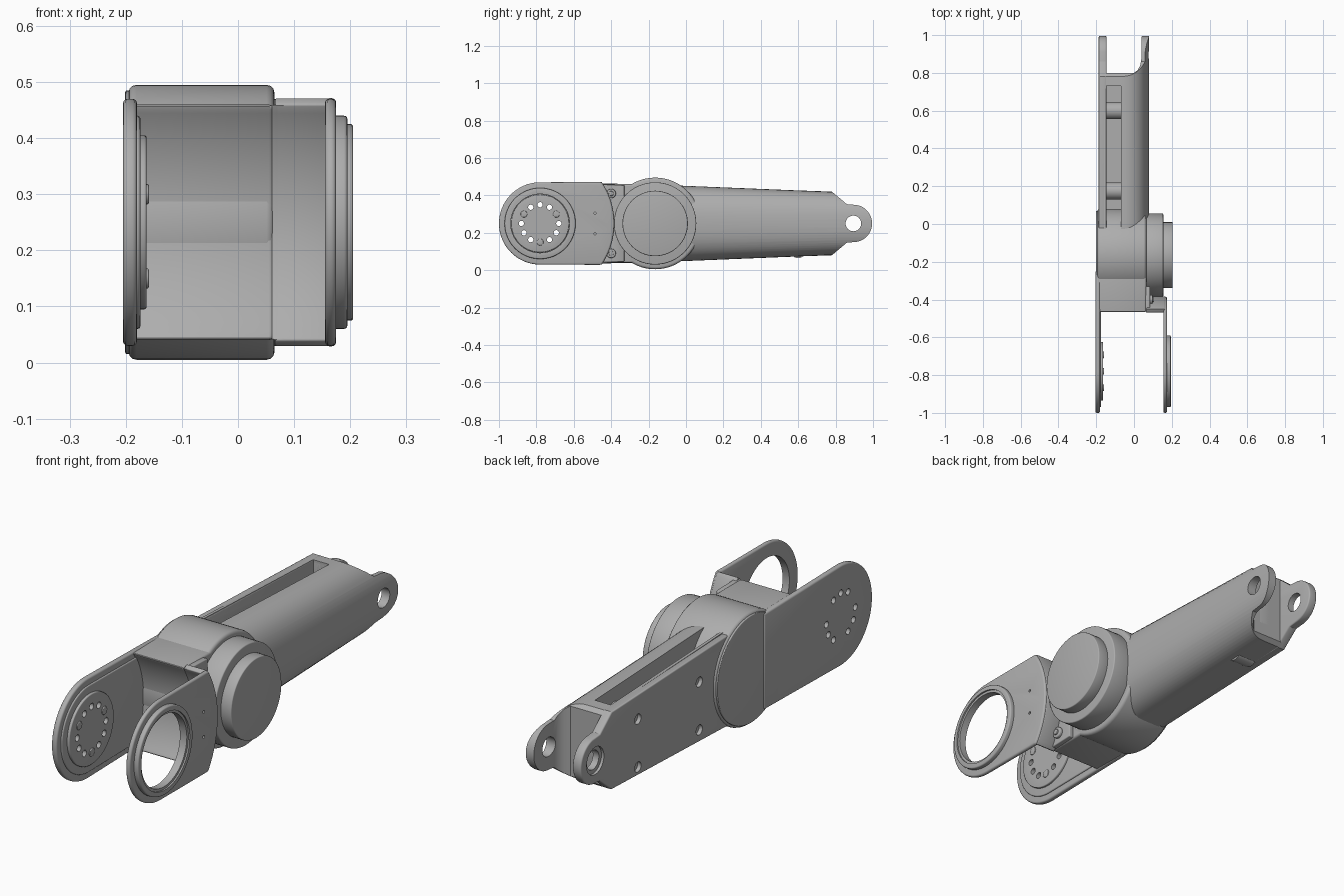
import bpy, bmesh
from math import sin, cos, radians, asin, degrees
from mathutils import Vector

if "Cube" in bpy.data.objects:
    bpy.data.objects.remove(bpy.data.objects["Cube"])

metal = bpy.data.materials.new("grey metal")
metal.use_nodes = True
GREY = (0.42, 0.42, 0.42, 1)
metal.diffuse_color = GREY
metal.node_tree.nodes["Principled BSDF"].inputs["Base Color"].default_value = GREY

CZ = 0.25                    # height of the joint axes
FRONT, MOTOR, REAR = -0.78, -0.165, 0.895   # y of the three joint axes
parts = []


def arc(y, r, a0, a1, n=24):
    """Points (y, z) on an arc about a joint axis, angles in degrees."""
    return [(y + r * cos(radians(a0 + (a1 - a0) * i / n)),
             CZ + r * sin(radians(a0 + (a1 - a0) * i / n))) for i in range(n + 1)]


def circle(y, r, z=CZ, n=64):
    return [(p, q + z - CZ) for p, q in arc(y, r, 0, 360, n)[:-1]]


def loft(name, rings, bevel=0.0, cutter=False):
    """Solid between two rings of 3D points."""
    bm = bmesh.new()
    a, b = [[bm.verts.new(p) for p in ring] for ring in rings]
    bm.faces.new(a)
    bm.faces.new(b[::-1])
    for i in range(len(a)):
        j = (i + 1) % len(a)
        bm.faces.new((a[j], a[i], b[i], b[j]))
    bmesh.ops.recalc_face_normals(bm, faces=bm.faces)
    me = bpy.data.meshes.new(name)
    bm.to_mesh(me)
    bm.free()
    ob = bpy.data.objects.new(name, me)
    bpy.context.collection.objects.link(ob)
    me.materials.append(metal)
    ob.hide_render = cutter
    if not cutter:
        parts.append(ob)
    if bevel:
        m = ob.modifiers.new("Bevel", 'BEVEL')
        m.width, m.segments, m.limit_method = bevel, 3, 'ANGLE'
        m.angle_limit = radians(40)
    return ob


def prism(name, pts, x0, x1, bevel=0.0, cutter=False):
    """Side profile (y, z) extruded along x."""
    return loft(name, [[(x, y, z) for y, z in pts] for x in (x0, x1)], bevel, cutter)


def boolean(ob, tool, op='DIFFERENCE'):
    m = ob.modifiers.new(op.title(), 'BOOLEAN')
    m.operation, m.solver, m.object = op, 'EXACT', tool
    cutters.add(tool)


cutters = set()


def drill(ob, y, z, r, x0, x1):
    boolean(ob, prism("drill", circle(y, r, z, 24), x0, x1, cutter=True))


# Fork: right cheek, with its raised bolt boss
R = 0.375
half = degrees(asin(0.21 / R))
cheek = prism("right_cheek", arc(FRONT, 0.22, 90, 270, 40) + [(-0.25, 0.04), (-0.25, 0.46)],
              -0.205, -0.18, 0.008)
pad = prism("right_cheek_pad", arc(FRONT, 0.19, 90, 270, 40) + [(-0.35, 0.065), (-0.35, 0.435)],
            -0.185, -0.174, 0.005)
boss = prism("bolt_boss", circle(FRONT, 0.155), -0.18, -0.163, 0.004)
for i in range(12):
    big = i % 4 == 1
    y, z = FRONT + 0.1 * cos(radians(30 * i)), CZ + 0.1 * sin(radians(30 * i))
    if i in (1, 5, 9):
        prism("boss_screw", circle(y, 0.018, z, 20), -0.17, -0.159, 0.003)
    else:
        for ob in (cheek, pad, boss):
            drill(ob, y, z, 0.014, -0.3, -0.1)

# Fork: block joining the right cheek to the motor housing, hollowed round the joint
prism("fork_block", arc(FRONT, R, -half, half) + [(MOTOR, 0.46), (MOTOR, 0.04)],
      -0.195, 0.065, 0.01)

# Fork: left bracket with curved wall, mounting flange and bearing ring
bracket = prism("left_cheek", arc(FRONT, 0.22, 90, 270, 40) + arc(FRONT, R + 0.02, -half, half),
                0.155, 0.175, 0.008)
prism("bracket_wall", arc(FRONT, R, -half, half) + arc(FRONT, R + 0.022, half, -half),
      0.066, 0.165, 0.004)
prism("bracket_flange", arc(FRONT, R, -half, half) + [(-0.33, 0.455), (-0.33, 0.045)],
      0.06, 0.085, 0.004)
ring = prism("bearing_ring", circle(FRONT, 0.19), 0.165, 0.195, 0.006)
drill_hole = prism("ring_bore", circle(FRONT, 0.157), 0.1, 0.3, cutter=True)
for ob in (bracket, ring):
    boolean(ob, drill_hole)
recess = prism("ring_recess", circle(FRONT, 0.168), 0.188, 0.3, cutter=True)
boolean(ring, recess)
for z in (CZ - 0.055, CZ + 0.055):
    drill(bracket, -0.487, z, 0.006, 0.1, 0.3)
for z in (0.09, 0.41):
    prism("flange_screw", circle(-0.4, 0.025, z, 24), 0.08, 0.098, 0.004)
    prism("flange_screw_head", circle(-0.4, 0.014, z, 6), 0.09, 0.104, 0.002)

# Motor housing and stepped cap
prism("motor_housing", circle(MOTOR, 0.245), -0.195, 0.065, 0.014)
prism("housing_cover", circle(MOTOR, 0.235), -0.201, -0.19, 0.003)
prism("motor_body", circle(MOTOR, 0.22), 0.05, 0.155, 0.005)
prism("motor_cap", circle(MOTOR, 0.175), 0.15, 0.205, 0.004)

# Arm: rounded tapering beam trimmed to the ear outline


def section(y, h):
    quarter = [radians(90 * i / 16) for i in range(17)]
    top = [(-0.07 + 0.15 * sin(t) ** 0.83, h * cos(t) ** 0.83 if t < 1.57 else 0)
           for t in quarter]
    pts = [(-0.16, h)] + top + [(x, -z) for x, z in top[-2::-1]] + [(-0.16, -h)]
    return [(x, y, CZ + z) for x, z in pts]


beam = loft("arm_beam", [section(-0.15, 0.207), section(1.05, 0.158)])
ear = ([(-0.2, 0.045), (0.78, 0.08), (0.86, 0.147)] + arc(REAR, 0.1, -80, 80)
       + [(0.86, 0.353), (0.78, 0.42), (-0.2, 0.455)])
outline = prism("ear_outline", [(y, CZ + (z - CZ) * (1.1 if y < 0.7 else 1)) for y, z in ear],
                -0.3, 0.2, cutter=True)
boolean(beam, outline, 'INTERSECT')


def well(name, pts, z0, z1):
    """Cutter from a top profile (x, y) extruded along z."""
    return loft(name, [[(x, y, z) for x, y in pts] for z in (z0, z1)], cutter=True)


pocket = [(-0.3, 0.8), (0, 0.8), (0.02, 0.815), (0.033, 0.84), (0.04, 0.88), (0.042, 1.1), (-0.3, 1.1)]
boolean(beam, well("ear_pocket", pocket, -0.1, 0.6))
slot = [(-0.147, -0.06), (-0.07, -0.06), (-0.07, 0.73), (-0.147, 0.73)]
boolean(beam, well("cable_slot", slot, 0.1, 0.6))
drill(beam, REAR, CZ, 0.042, -0.3, 0.2)

# Arm: flat side cover with the second ear and its screws
cover = prism("arm_cover", ear, -0.187, -0.146, 0.006)
drill(cover, REAR, CZ, 0.042, -0.3, 0.2)
drill(cover, REAR, CZ, 0.06, -0.3, -0.175)
for y in (0.175, 0.6):
    for z in (0.11, 0.32):
        prism("cover_post", circle(y, 0.045, z, 32), -0.15, -0.06)
        drill(cover, y, z, 0.022, -0.3, -0.17)

# Arm: bridge closing the cable slot
prism("slot_bridge", [(0.73, 0.15), (0.8, 0.15), (0.8, 0.4), (0.73, 0.415)], -0.15, -0.03, 0.004)

# Bake the modifiers, smooth the round faces and drop the cutters
for ob in parts:
    bpy.ops.object.select_all(action='DESELECT')
    ob.select_set(True)
    bpy.context.view_layer.objects.active = ob
    bpy.ops.object.convert(target='MESH')
    bpy.ops.object.shade_smooth_by_angle(angle=radians(32))
for ob in cutters:
    bpy.data.objects.remove(ob)
